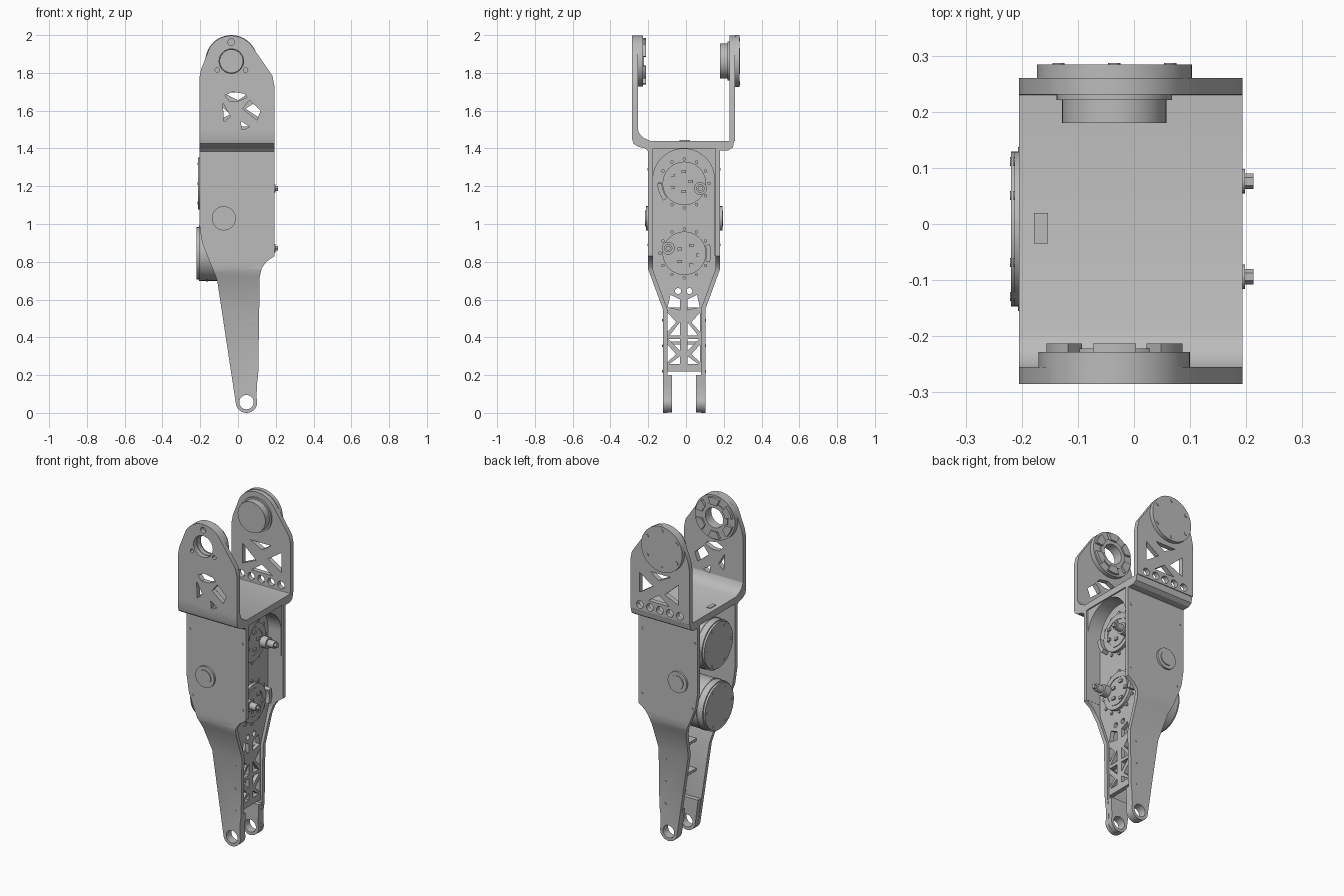
import bpy, bmesh
from math import cos, sin, radians

if "Cube" in bpy.data.objects:
    bpy.data.objects.remove(bpy.data.objects["Cube"])

GREY = (0.5, 0.5, 0.5, 1)
metal = bpy.data.materials.new("grey metal")
metal.use_nodes = True
metal.diffuse_color = GREY
metal.node_tree.nodes["Principled BSDF"].inputs["Base Color"].default_value = GREY


def arc(c, r, a0, a1, n=24):
    steps = [radians(a0 + (a1 - a0) * i / n) for i in range(n + 1)]
    return [(c[0] + r * cos(t), c[1] + r * sin(t)) for t in steps]


def circle(c, r, n=32):
    return arc(c, r, 0, 360 - 360 / n, n - 1)


def box(a0, a1, b0, b1):
    return [(a0, b0), (a1, b0), (a1, b1), (a0, b1)]


def plate(name, axis, d0, d1, *loops, bends=(), shift=None):
    """Extrude an outline with holes along x or y; optionally bend it in y."""
    curve = bpy.data.curves.new(name, 'CURVE')
    curve.dimensions = '2D'
    curve.fill_mode = 'BOTH'
    curve.extrude = (d1 - d0) / 2
    for loop in loops:
        s = curve.splines.new('POLY')
        s.points.add(len(loop) - 1)
        for p, (a, b) in zip(s.points, loop):
            p.co = (a, b, 0, 1)
        s.use_cyclic_u = True
    temp = bpy.data.objects.new(name + "_outline", curve)
    bpy.context.scene.collection.objects.link(temp)
    deps = bpy.context.evaluated_depsgraph_get()
    mesh = bpy.data.meshes.new_from_object(temp.evaluated_get(deps))
    bpy.data.objects.remove(temp)
    bm = bmesh.new()
    bm.from_mesh(mesh)
    bmesh.ops.remove_doubles(bm, verts=bm.verts, dist=1e-5)
    mid = (d0 + d1) / 2
    for v in bm.verts:
        a, b, d = v.co
        v.co = (d + mid, a, b) if axis == 'x' else (a, d + mid, b)
    for z in bends:
        bmesh.ops.bisect_plane(bm, geom=bm.verts[:] + bm.edges[:] + bm.faces[:],
                               plane_co=(0, 0, z), plane_no=(0, 0, 1))
    if shift:
        for v in bm.verts:
            v.co.y += shift(v.co.z)
    bmesh.ops.recalc_face_normals(bm, faces=bm.faces)
    bm.to_mesh(mesh)
    bm.free()
    mesh.name = name
    mesh.materials.clear()
    mesh.materials.append(metal)
    obj = bpy.data.objects.new(name, mesh)
    bpy.context.scene.collection.objects.link(obj)
    parts.append(obj)
    return obj


parts = []
PIVOT = (-0.035, 1.862)
FOOT = (0.045, 0.057)

# Upper fork: bent bridge and two cheek plates
plate("fork_bridge", 'x', -0.205, 0.193, [
    (-0.285, 1.5), (-0.285, 1.45), (-0.277, 1.425), (-0.255, 1.41), (-0.215, 1.4),
    (-0.2, 1.385), (-0.18, 1.4), (0.17, 1.4), (0.18, 1.39), (0.225, 1.39),
    (0.248, 1.405), (0.257, 1.45), (0.235, 1.45), (0.23, 1.44), (-0.19, 1.44),
    (-0.222, 1.455), (-0.245, 1.475), (-0.255, 1.5)])


def cheek(low):
    return ([(-0.205, low), (0.193, low), (0.193, 1.73), (0.182, 1.785)]
            + arc(PIVOT, 0.135, 33, 150) + [(-0.195, 1.82), (-0.205, 1.77)])


plate("front_cheek", 'y', -0.285, -0.255, cheek(1.49),
      circle(PIVOT, 0.065), circle((-0.035, 1.962), 0.018, 16),
      circle((-0.11, 1.815), 0.012, 12), circle((0.04, 1.815), 0.012, 12),
      [(-0.07, 1.68), (-0.03, 1.7), (0.03, 1.69), (0.05, 1.67), (0, 1.65), (-0.045, 1.65)],
      [(0.06, 1.655), (0.12, 1.6), (0.1, 1.55), (0.025, 1.61)],
      [(-0.08, 1.64), (-0.04, 1.57), (-0.075, 1.54)],
      [(0.015, 1.545), (0.06, 1.515), (0.02, 1.485 + 0.01)])
plate("rear_cheek", 'y', 0.231, 0.26, cheek(1.44),
      [(-0.08, 1.695), (0.06, 1.695), (0, 1.655)],
      [(-0.13, 1.66), (-0.04, 1.58), (-0.13, 1.54)],
      [(0.13, 1.67), (0.13, 1.55), (0.04, 1.61)],
      [(0, 1.565), (0.07, 1.515), (-0.07, 1.515)],
      *[circle((-0.14 + 0.067 * i, 1.475), 0.023, 16) for i in range(5)])

# Front pivot ring with six raised clamps
plate("pivot_ring", 'y', -0.256, -0.228, circle(PIVOT, 0.135, 48), circle(PIVOT, 0.062))
plate("pivot_inner_ring", 'y', -0.229, -0.222, circle(PIVOT, 0.088), circle(PIVOT, 0.06))
for i in range(6):
    a = 60 * i + 30
    plate("pivot_clamp", 'y', -0.229, -0.213,
          arc(PIVOT, 0.124, a - 18, a + 18, 6) + arc(PIVOT, 0.08, a + 14, a - 14, 6))

# Rear pivot drum and cap
plate("pivot_drum", 'y', 0.18, 0.235, circle(PIVOT, 0.093, 48))
plate("pivot_flange", 'y', 0.221, 0.232, circle(PIVOT, 0.103, 48))
plate("pivot_cap", 'y', 0.259, 0.284, circle(PIVOT, 0.138, 64))
for p in arc(PIVOT, 0.115, 30, 330, 5):
    plate("cap_screw", 'y', 0.283, 0.287, circle(p, 0.011, 12))
plate("cap_mark", 'y', 0.283, 0.286, box(-0.039, -0.031, 1.8, 1.93))

# Body walls, bent inward toward the lower leg
wall = ([(-0.205, 1.41), (-0.205, 1.0), (-0.19, 0.9), (-0.15, 0.8), (-0.125, 0.74), (-0.11, 0.7)]
        + arc(FOOT, 0.057, 187, 380)
        + [(0.1, 0.15), (0.107, 0.2), (0.115, 0.72), (0.125, 0.765), (0.15, 0.8),
           (0.193, 0.83), (0.193, 1.41)])


def taper(z):
    return 0.077 * min(1, max(0, (0.76 - z) / 0.21))


SIDES = (("front", 1, -0.2), ("rear", -1, 0.18))
for side, s, face in SIDES:
    def span(a, b):
        return sorted((face + s * a, face + s * b))

    plate(side + "_wall", 'y', *span(0, 0.024), wall, circle(FOOT, 0.038),
          bends=(0.55, 0.76), shift=lambda z: s * taper(z))
    plate(side + "_foot", 'y', *span(0.079, 0.127),
          [(-0.03, 0.2)] + arc(FOOT, 0.056, 187, 380) + [(0.1, 0.15), (0.103, 0.2)],
          circle(FOOT, 0.038))
    # Round boss, its raised centre, and wall screws
    plate(side + "_boss", 'y', *span(-0.012, 0.01), circle((-0.075, 1.03), 0.064))
    plate(side + "_boss_centre", 'y', *span(-0.017, 0), circle((-0.075, 1.03), 0.042))
    for p in ((-0.185, 1.29), (-0.165, 0.89), (0.17, 0.89), (0.17, 1.29)):
        plate("wall_screw", 'y', *span(-0.003, 0.01), circle(p, 0.008, 10))
    for z in (0.22, 0.355, 0.49):
        plate("leg_screw", 'y', *span(0.074, 0.085), circle((0.067, z), 0.007, 10))

# Spine web with a lattice in the lower half
lattice = [[(0.07, 0.625), (0.085, 0.56), (0.02, 0.545), (0.02, 0.6)],
           [(0.085, 0.53), (0.085, 0.43), (0.04, 0.48)],
           [(0.075, 0.41), (0.02, 0.41), (0.02, 0.48)],
           [(0.08, 0.39), (0.02, 0.39), (0.02, 0.33)],
           [(0.085, 0.36), (0.085, 0.27), (0.04, 0.31)],
           [(0.02, 0.3), (0.02, 0.26), (0.075, 0.26)]]
MID = -0.012
holes = [[(MID + s * u, z) for u, z in tri] for tri in lattice for s in (-1, 1)]
holes += [circle((MID + s * 0.03, 0.645), 0.016, 14) for s in (-1, 1)]
plate("spine_web", 'x', 0.07, 0.096,
      [(-0.18, 1.41), (-0.18, 0.77), (-0.108, 0.56), (-0.108, 0.22),
       (0.085, 0.22), (0.085, 0.56), (0.16, 0.77), (0.16, 1.41)], *holes)
for z in (0.37, 0.55):
    plate("web_rib", 'x', 0.0, 0.075, box(-0.108, 0.085, z - 0.008, z + 0.008))

# Rounded rim around the recess on the left side
plate("recess_rim", 'x', 0.08, 0.185,
      [(-0.18, 0.83), (-0.18, 1.41), (0.16, 1.41), (0.16, 0.83), (0.152, 0.83)]
      + arc((MID, 1.235), 0.163, 0, 180, 32) + [(-0.175, 0.83)])

# Two motors lying across the body, with connectors and screws
for name, z, back, s in (("upper", 1.215, -0.213, 1), ("lower", 0.845, -0.219, -1)):
    c = (MID + 0.003, z)
    plate(name + "_motor", 'x', back + 0.012, 0.075, circle(c, 0.146, 64))
    plate(name + "_motor_cap", 'x', back, back + 0.013, circle(c, 0.138, 64))
    plate(name + "_motor_band", 'x', back + 0.05, back + 0.06, circle(c, 0.149, 64))
    plate(name + "_motor_face", 'x', 0.095, 0.114, circle(c, 0.115, 48))
    plate(name + "_motor_hub", 'x', 0.113, 0.118, circle(c, 0.09, 40), circle(c, 0.078, 40))
    plug = (c[0] + s * 0.085, z - s * 0.027)
    plate(name + "_plug_base", 'x', 0.11, 0.155, circle(plug, 0.034, 20))
    plate(name + "_plug", 'x', 0.15, 0.198, circle(plug, 0.022, 16))
    plate(name + "_plug_tip", 'x', 0.195, 0.213, circle(plug, 0.014, 6))
    a = 165 if s > 0 else -15
    turn = 35 if s > 0 else 15
    plate(name + "_cable_guide", 'x', 0.095, 0.135,
          arc(c, 0.142, a + turn - 20, a + turn + 20, 8)
          + arc(c, 0.118, a + turn + 20, a + turn - 20, 8))
    for p in circle(c, 0.13, 12):
        plate("motor_screw", 'x', 0.09, 0.104, circle(p, 0.009, 10))
    for p in circle((c[0] - s * 0.02, z + s * 0.01), 0.055, 5):
        plate("motor_stud", 'x', 0.11, 0.124,
              box(p[0] - 0.012, p[0] + 0.012, p[1] - 0.008, p[1] + 0.008))
    for p in circle(c, 0.12, 6):
        plate("cap_bolt", 'x', back - 0.002, back + 0.005, circle(p, 0.008, 10))

# Small latch on the bridge floor
plate("floor_latch", 'y', -0.035, 0.02, box(-0.178, -0.153, 1.435, 1.444))

# Smooth curved faces, keep hard edges
bpy.ops.object.select_all(action='DESELECT')
for obj in parts:
    obj.select_set(True)
bpy.context.view_layer.objects.active = parts[0]
bpy.ops.object.shade_smooth_by_angle(angle=radians(30))
